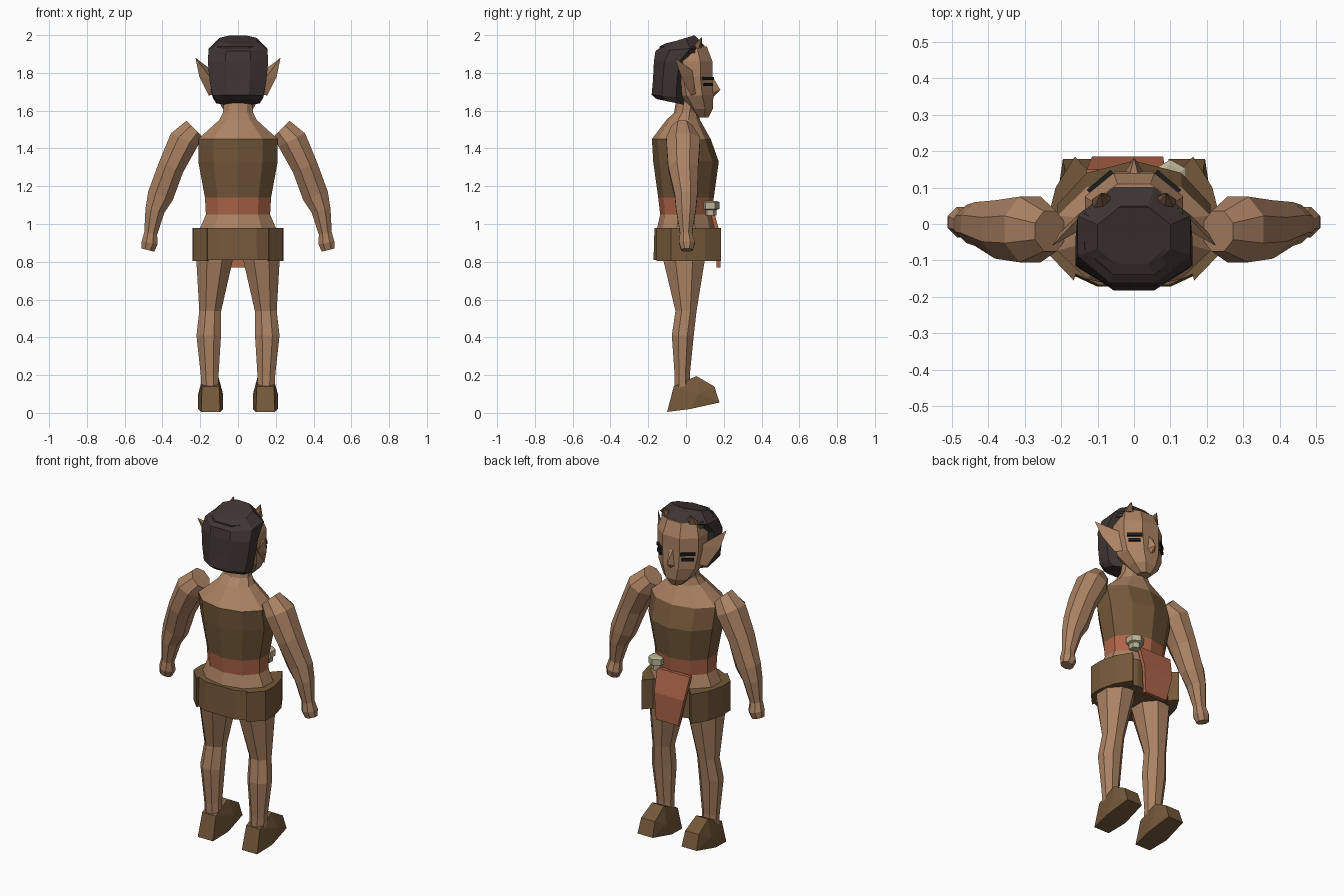
import bpy, bmesh, math
from mathutils import Vector, Matrix

if "Cube" in bpy.data.objects:
    bpy.data.objects.remove(bpy.data.objects["Cube"], do_unlink=True)


def material(name, color):
    m = bpy.data.materials.new(name)
    m.use_nodes = True
    m.diffuse_color = (*color, 1)
    b = m.node_tree.nodes["Principled BSDF"]
    b.inputs["Base Color"].default_value = (*color, 1)
    b.inputs["Roughness"].default_value = 0.9
    return m


SKIN = material("tan skin", (0.41, 0.225, 0.125))
LEATHER = material("brown leather", (0.175, 0.098, 0.042))
CLOTH = material("rust cloth", (0.42, 0.13, 0.065))
HAIR = material("dark hair", (0.05, 0.036, 0.033))
HORN = material("brown horn", (0.19, 0.10, 0.05))
BONE = material("pale bone", (0.50, 0.45, 0.30))
BLACK = material("black", (0.012, 0.012, 0.012))


def finish(name, bm, *mats):
    bmesh.ops.recalc_face_normals(bm, faces=bm.faces)
    me = bpy.data.meshes.new(name)
    bm.to_mesh(me)
    bm.free()
    for m in mats:
        me.materials.append(m)
    ob = bpy.data.objects.new(name, me)
    bpy.context.collection.objects.link(ob)
    return ob


def ring(cx, cy, z, rx, ry, slope_x=0, slope_y=0, n=8):
    """Flat-sided polygon with half widths rx, ry, tilted by shearing z."""
    k = 1 / math.cos(math.pi / n)
    pts = []
    for i in range(n):
        a = (i + 0.5) * math.tau / n
        dx, dy = rx * k * math.cos(a), ry * k * math.sin(a)
        pts.append(Vector((cx + dx, cy + dy, z + slope_x * dx + slope_y * dy)))
    return pts


def loft(name, rings, *mats, bands=None, side=1):
    """Bridge closed rings into a capped solid; bands picks a material per step."""
    bm = bmesh.new()
    rows = [[bm.verts.new((side * p[0], p[1], p[2])) for p in r] for r in rings]
    n = len(rows[0])
    for j in range(len(rows) - 1):
        for i in range(n):
            k = (i + 1) % n
            f = bm.faces.new((rows[j][i], rows[j][k], rows[j + 1][k], rows[j + 1][i]))
            f.material_index = bands[j] if bands else 0
    bm.faces.new(rows[0])
    bm.faces.new(rows[-1])
    return finish(name, bm, *mats)


def hull(name, points, mat, side=1):
    bm = bmesh.new()
    for x, y, z in points:
        bm.verts.new((side * x, y, z))
    bmesh.ops.convex_hull(bm, input=bm.verts)
    return finish(name, bm, mat)


def prism(name, plan, levels, mat, side=1):
    """Stack a plan outline; each level is (height, scale)."""
    return loft(name, [[(x * s, y * s, z) for x, y in plan] for z, s in levels], mat, side=side)


# Torso: hips, sash, vest, shoulders and neck in one banded body
body = [(0.02, 0.84, 0.17, 0.11), (0.0, 0.98, 0.2, 0.145), (0.0, 1.05, 0.17, 0.13),
        (0.0, 1.14, 0.175, 0.14), (0.0, 1.33, 0.21, 0.165), (-0.025, 1.45, 0.21, 0.148),
        (-0.015, 1.55, 0.1, 0.085), (0.0, 1.59, 0.08, 0.06), (0.015, 1.68, 0.07, 0.06)]
loft("torso", [ring(0, cy, z, rx, ry, n=10) for cy, z, rx, ry in body],
     SKIN, CLOTH, LEATHER, bands=[0, 0, 1, 2, 2, 0, 0, 0])

# Head
face = [(0.085, 1.565, 0.035, 0.035), (0.072, 1.61, 0.08, 0.07), (0.045, 1.68, 0.12, 0.1),
        (0.03, 1.78, 0.135, 0.11), (0.03, 1.86, 0.135, 0.11), (0.02, 1.94, 0.11, 0.09)]
loft("head", [ring(0, *f) for f in face], SKIN)
hull("nose", [(0, 0.182, 1.71), (0.03, 0.135, 1.69), (-0.03, 0.135, 1.69),
              (0.012, 0.135, 1.79), (-0.012, 0.135, 1.79), (0, 0.13, 1.66)], SKIN)

# Hair: a bowl cut that reaches the forehead only near the crown
locks = [(-0.075, 1.645, 0.115, 0.08, -0.2), (-0.09, 1.675, 0.135, 0.092, -0.1),
         (-0.085, 1.76, 0.15, 0.09, 0), (-0.075, 1.86, 0.16, 0.095, 0),
         (-0.032, 1.925, 0.155, 0.13, 0.08), (-0.035, 1.975, 0.1, 0.08, 0.3)]
loft("hair", [ring(0, cy, z, rx, ry, 0, sl) for cy, z, rx, ry, sl in locks], HAIR)
fringe = [(-0.02, 1.905, 0.14, 0.12, 0), (-0.02, 1.94, 0.135, 0.12, 0),
          (-0.03, 1.975, 0.09, 0.08, 0.25)]
loft("fringe", [ring(0, cy, z, rx, ry, 0, sl) for cy, z, rx, ry, sl in fringe], HAIR)

# Skirt, loincloth and belt pouch
half = [(0.1, -0.172), (0.19, -0.13), (0.22, 0), (0.19, 0.11), (0.1, 0.15)]
plan = half + [(-x, y) for x, y in reversed(half)]
prism("skirt", plan, [(0.81, 1.0), (0.98, 0.97)], LEATHER)
rows = [(-0.13, 0.085, 0.15, 1.06), (-0.115, 0.08, 0.185, 0.93), (-0.075, 0.07, 0.183, 0.77)]
loft("loincloth", [[(a, y, z), (b, y, z), (b, y - 0.022, z), (a, y - 0.022, z)]
                   for a, b, y, z in rows], CLOTH)
pouch = [(1.045, 0.028), (1.075, 0.03), (1.08, 0.042), (1.115, 0.042), (1.122, 0.03)]
loft("belt_pouch", [ring(0.1, 0.128, z, r, r, n=6) for z, r in pouch], BONE)

arm = [(0.23, -0.02, 1.505, 0.042, 0.055, 1.0), (0.285, -0.015, 1.445, 0.07, 0.09, 0.5),
       (0.355, -0.015, 1.3, 0.063, 0.08, 0.45), (0.41, 0, 1.15, 0.065, 0.06, 0.35),
       (0.44, 0, 1.07, 0.05, 0.052, 0.2), (0.462, 0, 0.95, 0.034, 0.032, 0.2),
       (0.468, 0.005, 0.9, 0.042, 0.042, 0.2), (0.478, 0.005, 0.862, 0.034, 0.03, 0.25)]
leg = [(0.11, -0.01, 0.9, 0.095, 0.12), (0.125, -0.01, 0.8, 0.095, 0.108),
       (0.147, 0, 0.54, 0.058, 0.056), (0.155, -0.017, 0.41, 0.065, 0.058),
       (0.15, -0.02, 0.2, 0.047, 0.04), (0.147, -0.02, 0.1, 0.045, 0.04)]
flap = [(0.12, 0.14), (0.162, 0.185), (0.215, 0.1), (0.24, 0.0), (0.237, -0.08),
        (0.165, -0.155), (0.15, -0.1), (0.15, 0.08)]

for side, word in ((1, "left"), (-1, "right")):
    # Limbs
    loft(word + "_arm", [ring(*r) for r in arm], SKIN, side=side)
    loft(word + "_leg", [ring(*r) for r in leg], SKIN, side=side)
    # Shoe: heel block rising to an instep and sloping to a lifted toe
    shoe = []
    for dx, y, z in ((0.05, -0.1, 0.005), (0.066, 0.02, 0.02), (0.05, 0.178, 0.055),
                     (0.045, 0.15, 0.14), (0.04, 0.055, 0.195), (0.045, -0.065, 0.14),
                     (0.066, 0.07, 0.1)):
        shoe += [(0.145 - dx, y, z), (0.145 + dx, y, z)]
    hull(word + "_shoe", shoe, LEATHER, side)
    # Hip flap over the skirt
    prism(word + "_hip_flap", flap, [(0.805, 1.0), (0.98, 1.0)], LEATHER, side)
    # Pointed ear
    hull(word + "_ear", [(0.115, 0.055, 1.69), (0.155, 0.025, 1.68), (0.12, 0.05, 1.8),
                         (0.135, -0.01, 1.76), (0.205, -0.025, 1.78), (0.225, -0.06, 1.88)],
         SKIN, side)
    # Horn leaning forward
    bottom = ring(0.08, 0.05, 1.93, 0.035, 0.03, n=6)
    hull(word + "_horn", bottom + [Vector((0.09, 0.085, 1.99))], HORN, side)
    # Brow and eye slats
    for label, z, width in (("brow", 1.77, 0.085), ("eye", 1.738, 0.065)):
        bm = bmesh.new()
        turn = Matrix.Rotation(-side * math.radians(40), 4, "Z")
        bmesh.ops.create_cube(bm, size=1, matrix=Matrix.Translation((side * 0.09, 0.113, z))
                              @ turn @ Matrix.Diagonal((width, 0.022, 0.016, 1)))
        finish(word + "_" + label, bm, BLACK)
